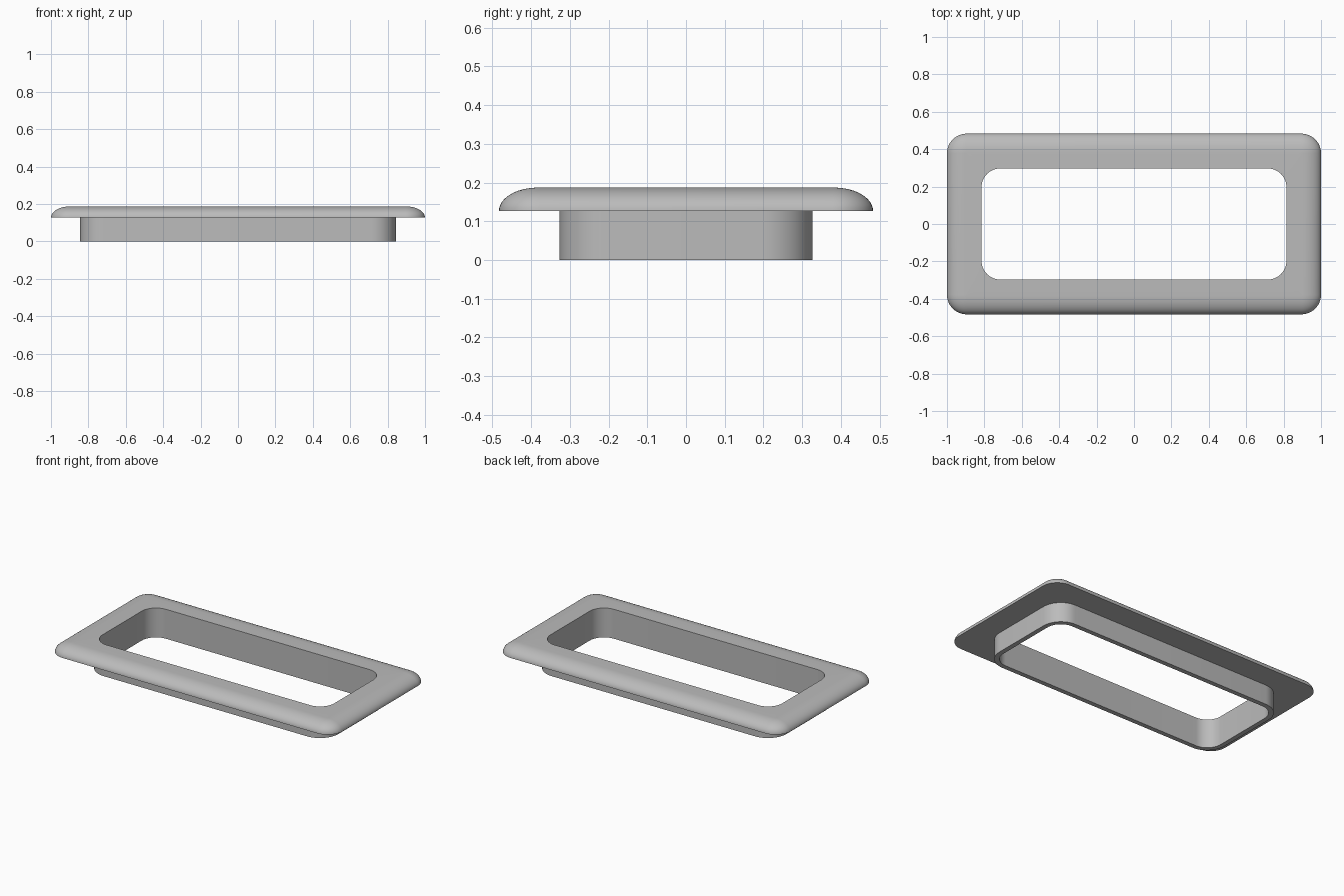
import bpy, bmesh, math

cube = bpy.data.objects.get("Cube")
if cube:
    bpy.data.objects.remove(cube, do_unlink=True)

mat = bpy.data.materials.new("plain_grey")
mat.use_nodes = True
GREY = (0.5, 0.5, 0.5, 1)
mat.diffuse_color = GREY
mat.node_tree.nodes["Principled BSDF"].inputs["Base Color"].default_value = GREY

STEPS = 12  # segments per quarter round


def rounded_loop(bm, hx, hy, r, z):
    """Ring of vertices around a rounded rectangle."""
    verts = []
    for q, (sx, sy) in enumerate([(1, 1), (-1, 1), (-1, -1), (1, -1)]):
        for i in range(STEPS + 1):
            a = (q + i / STEPS) * math.pi / 2
            verts.append(bm.verts.new((sx * (hx - r) + r * math.cos(a),
                                       sy * (hy - r) + r * math.sin(a), z)))
    return verts


def ring_body(name, sections):
    """Closed frame skinned through successive rounded rectangles."""
    bm = bmesh.new()
    loops = [rounded_loop(bm, *s) for s in sections]
    n = len(loops[0])
    for a, b in zip(loops, loops[1:] + loops[:1]):
        for i in range(n):
            j = (i + 1) % n
            bm.faces.new((a[i], a[j], b[j], b[i]))
    bmesh.ops.recalc_face_normals(bm, faces=bm.faces)
    mesh = bpy.data.meshes.new(name)
    bm.to_mesh(mesh)
    bm.free()
    mesh.materials.append(mat)
    obj = bpy.data.objects.new(name, mesh)
    bpy.context.collection.objects.link(obj)
    bpy.ops.object.select_all(action="DESELECT")
    obj.select_set(True)
    bpy.context.view_layer.objects.active = obj
    bpy.ops.object.shade_smooth_by_angle(angle=math.radians(35))


# Collar wall and rounded rim, as one continuous section
HX, HY, R = 0.815, 0.297, 0.1      # opening
OX, OY, OR = 1.0, 0.483, 0.105     # rim outline
WALL, RIM_Z, TOP = 0.03, 0.127, 0.187
ROUND = 0.1                        # width of the rim's rounded edge

collar = [(HX, HY, R, 0), (HX + WALL, HY + WALL, R + WALL, 0),
          (HX + WALL, HY + WALL, R + WALL, RIM_Z)]
rim = []
for k in range(STEPS + 1):
    t = k / STEPS * math.pi / 2
    inset = ROUND * (1 - math.cos(t))
    rim.append((OX - inset, OY - inset, OR - inset,
                RIM_Z + (TOP - RIM_Z) * math.sin(t)))
ring_body("flanged_frame", collar + rim + [(HX, HY, R, TOP)])
